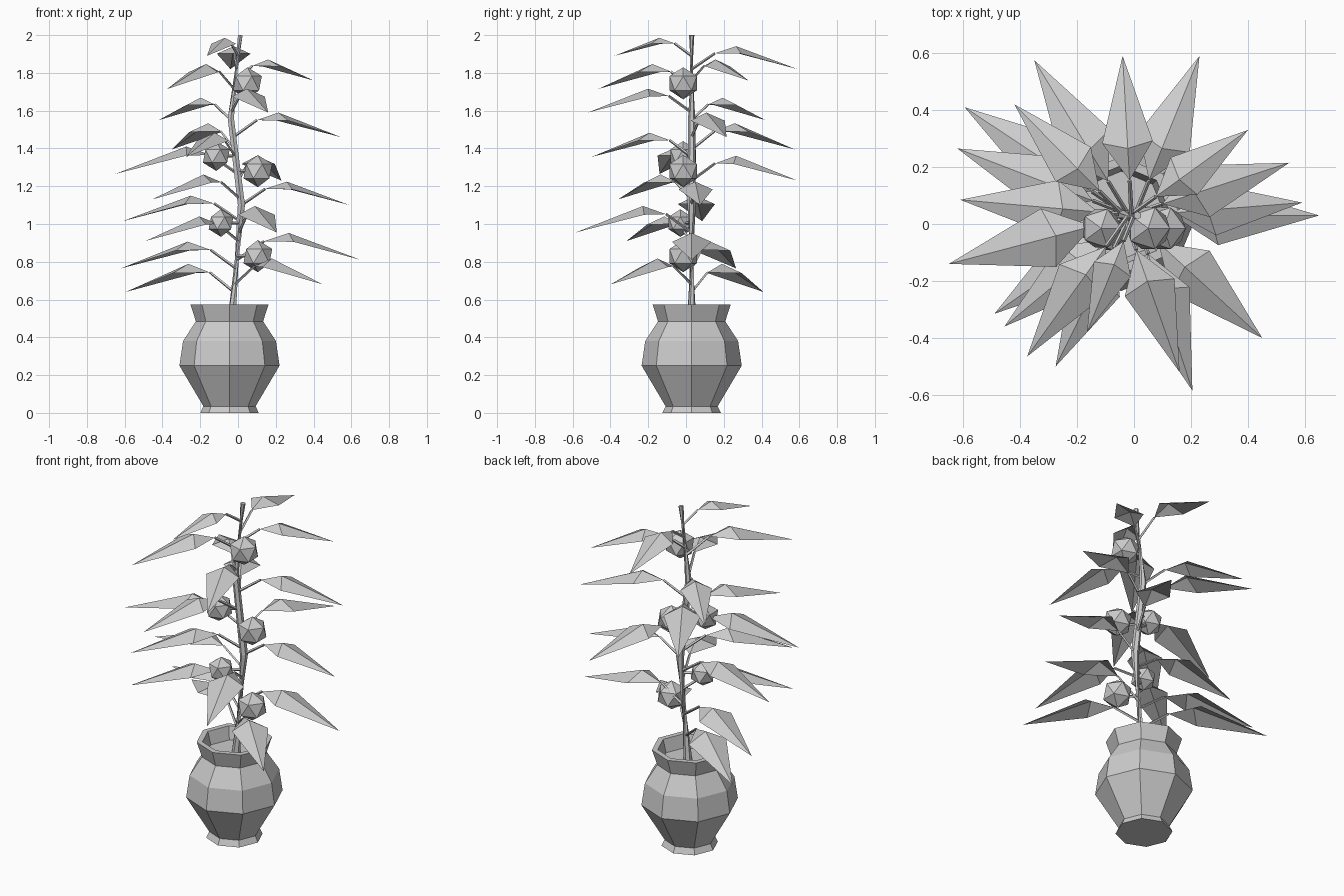
import bpy, bmesh, math
from mathutils import Vector

cube = bpy.data.objects.get("Cube")
if cube:
    bpy.data.objects.remove(cube, do_unlink=True)

grey = bpy.data.materials.new("plain_grey")
grey.use_nodes = True
GREY = (0.6, 0.6, 0.6, 1)
grey.diffuse_color = GREY
grey.node_tree.nodes["Principled BSDF"].inputs["Base Color"].default_value = GREY

CX, CY = -0.045, 0.03


def finish(bm, name):
    me = bpy.data.meshes.new(name)
    bm.to_mesh(me)
    bm.free()
    me.materials.append(grey)
    ob = bpy.data.objects.new(name, me)
    bpy.context.collection.objects.link(ob)
    return ob


def tube(bm, points, radii, sides):
    """Flat-sided tube through the points, with closed ends."""
    rings = []
    for i, p in enumerate(points):
        way = points[min(i + 1, len(points) - 1)] - points[max(i - 1, 0)]
        turn = way.to_track_quat('Z', 'Y')
        ring = []
        for k in range(sides):
            a = math.tau * k / sides
            ring.append(bm.verts.new(
                p + turn @ Vector((math.cos(a), math.sin(a), 0)) * radii[i]))
        rings.append(ring)
    for lo, hi in zip(rings, rings[1:]):
        for k in range(sides):
            j = (k + 1) % sides
            bm.faces.new((lo[k], lo[j], hi[j], hi[k]))
    bm.faces.new(rings[0][::-1])
    bm.faces.new(rings[-1])


# Eight-sided pot: outside, rim, inside wall and soil
bm = bmesh.new()
profile = [(0.155, 0), (0.138, 0.035), (0.265, 0.25), (0.246, 0.38),
           (0.178, 0.485), (0.207, 0.575), (0.175, 0.575), (0.155, 0.5)]
tube_rings = []
for r, z in profile:
    tube_rings.append([bm.verts.new((CX + r * math.cos(math.tau * k / 8),
                                     CY + r * math.sin(math.tau * k / 8), z))
                       for k in range(8)])
for lo, hi in zip(tube_rings, tube_rings[1:]):
    for k in range(8):
        j = (k + 1) % 8
        bm.faces.new((lo[k], lo[j], hi[j], hi[k]))
bm.faces.new(tube_rings[0][::-1])
bm.faces.new(tube_rings[-1])
finish(bm, "pot")

# Bent stem
stem = [Vector(p) for p in ((-0.035, CY, 0.48), (0.018, CY, 1.1),
                            (-0.038, CY, 1.56), (0.012, CY, 2))]
bm = bmesh.new()
tube(bm, stem, [0.025, 0.022, 0.019, 0.014], 6)
finish(bm, "stem")


def stem_at(z):
    for a, b in zip(stem, stem[1:]):
        if z <= b.z:
            return a.lerp(b, (z - a.z) / (b.z - a.z))
    return stem[-1].copy()


# Leaves, each given by its tip: a stalk and a folded kite-shaped blade
tips = [(-.595, .41, .64), (.45, -.40, .68), (-.62, .265, .765), (.65, .03, .81),
        (-.49, -.315, .91), (.205, -.585, .955), (-.61, .085, 1.015),
        (.59, .075, 1.10), (-.455, -.36, 1.13), (.23, .59, 1.23),
        (-.65, -.14, 1.265), (-.275, -.5, 1.355), (-.35, .575, 1.395),
        (.545, .215, 1.46), (-.42, .42, 1.55), (.16, -.52, 1.59),
        (-.375, -.465, 1.715), (.40, .33, 1.76), (-.04, .59, 1.82),
        (-.165, -.38, 1.89)]
for n, t in enumerate(tips):
    tip = Vector(t)
    root = stem_at(tip.z)
    out = tip - root
    out.z = 0
    size = out.length / 0.6
    side = Vector((-out.y, out.x, 0)).normalized() * 0.095 * size

    def place(along, rise):
        return root + out * along + Vector((0, 0, rise * size))

    bm = bmesh.new()
    base = place(0.22, 0.09)
    tube(bm, [root, base], [0.008, 0.007], 4)
    b, ridge, end = (bm.verts.new(p) for p in (base, place(0.42, 0.13), tip))
    left = bm.verts.new(place(0.46, 0.087) + side)
    right = bm.verts.new(place(0.46, 0.087) - side)
    for f in ((b, ridge, left), (left, ridge, end),
              (b, right, ridge), (right, end, ridge)):
        bm.faces.new(f)
    finish(bm, f"leaf_{n + 1}")

# Faceted fruits on short stalks
fruits = [(.105, -.015, .83, .085), (-.09, -.03, 1.005, .073),
          (.105, -.015, 1.28, .085), (-.115, -.015, 1.36, .079),
          (.05, -.015, 1.745, .085)]
for n, (x, y, z, r) in enumerate(fruits):
    bm = bmesh.new()
    bmesh.ops.create_icosphere(bm, subdivisions=1, radius=r)
    bmesh.ops.translate(bm, verts=bm.verts, vec=(x, y, z))
    tube(bm, [stem_at(z), Vector((x, y, z))], [0.008, 0.008], 4)
    finish(bm, f"fruit_{n + 1}")
